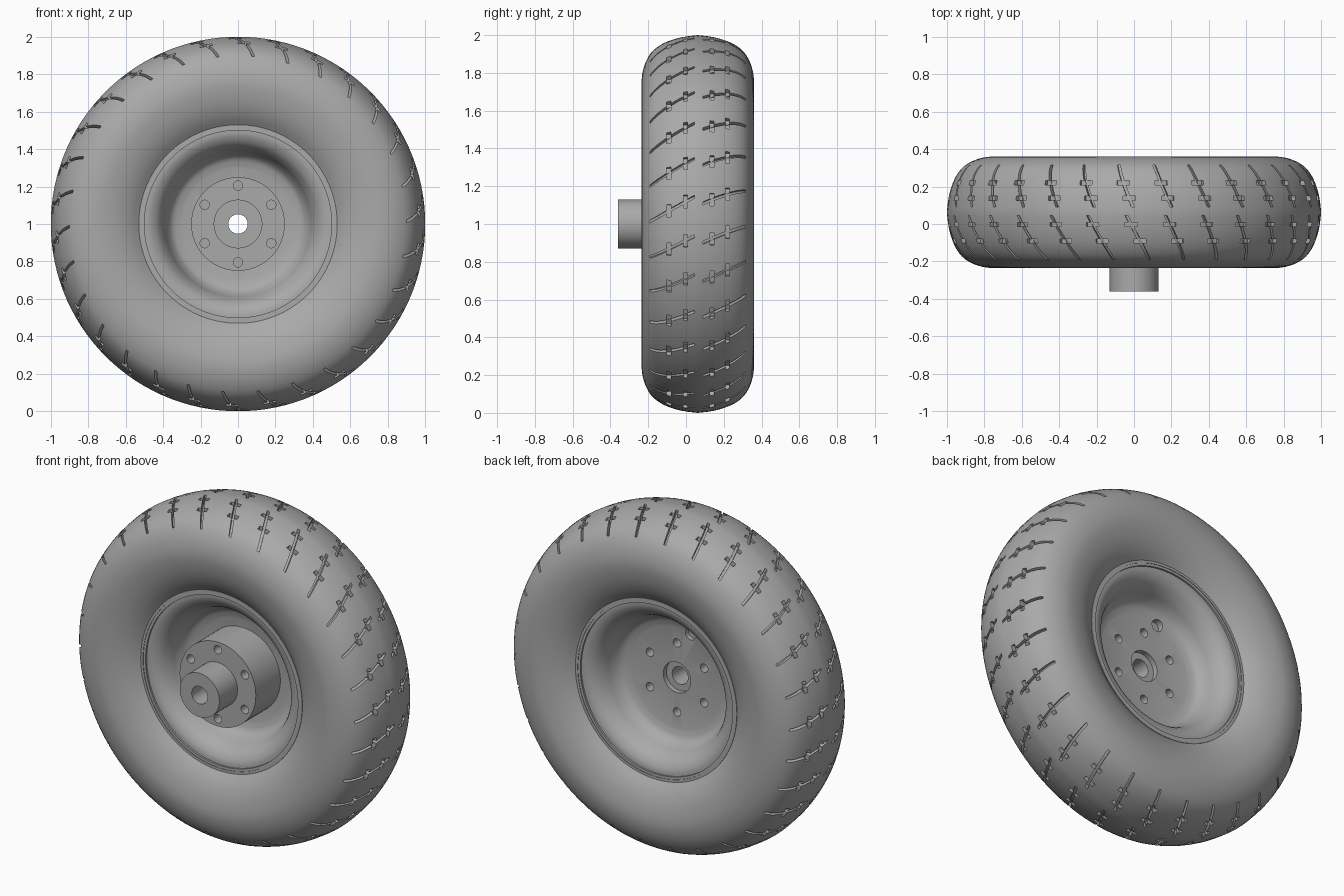
import bpy, bmesh, math
from mathutils import Vector

MID = 0.0625          # mid plane of the tyre along y
SEGMENTS = 120
GROOVES = 30

cube = bpy.data.objects.get("Cube")
if cube:
    bpy.data.objects.remove(cube, do_unlink=True)

grey = bpy.data.materials.new("plain_grey")
grey.use_nodes = True
GREY = (0.4, 0.4, 0.4, 1)
grey.diffuse_color = GREY
grey.node_tree.nodes["Principled BSDF"].inputs["Base Color"].default_value = GREY


def make_object(name, bm):
    bmesh.ops.recalc_face_normals(bm, faces=bm.faces)
    mesh = bpy.data.meshes.new(name)
    bm.to_mesh(mesh)
    bm.free()
    mesh.materials.append(grey)
    obj = bpy.data.objects.new(name, mesh)
    bpy.context.collection.objects.link(obj)
    return obj


def polar(r, angle, y):
    """Point on the wheel, angle measured clockwise from the top."""
    return Vector((r * math.sin(angle), y, 1 + r * math.cos(angle)))


def revolve(name, profile, segments=SEGMENTS):
    """Spin a closed (radius, y) loop around the axle."""
    bm = bmesh.new()
    rings = [[bm.verts.new(polar(r, math.tau * i / segments, y)) for r, y in profile]
             for i in range(segments)]
    n = len(profile)
    for i, ring in enumerate(rings):
        other = rings[(i + 1) % segments]
        for j in range(n):
            k = (j + 1) % n
            bm.faces.new((ring[j], ring[k], other[k], other[j]))
    return make_object(name, bm)


def smooth_path(points, steps=3):
    """Catmull-Rom curve through the points."""
    pts = [Vector(p) for p in points]
    pts = [2 * pts[0] - pts[1]] + pts + [2 * pts[-1] - pts[-2]]
    out = []
    for a, b, c, d in zip(pts, pts[1:], pts[2:], pts[3:]):
        for s in range(steps):
            t = s / steps
            out.append(0.5 * (2 * b + (c - a) * t + (2 * a - 5 * b + 4 * c - d) * t ** 2
                              + (3 * b - a - 3 * c + d) * t ** 3))
    return out + [pts[-2]]


def cut(obj, cutter):
    mod = obj.modifiers.new("cut", 'BOOLEAN')
    mod.operation = 'DIFFERENCE'
    mod.solver = 'EXACT'
    mod.object = cutter
    bpy.context.view_layer.objects.active = obj
    bpy.ops.object.modifier_apply(modifier=mod.name)


def finish(obj, angle):
    bpy.ops.object.select_all(action='DESELECT')
    obj.select_set(True)
    bpy.context.view_layer.objects.active = obj
    bpy.ops.object.shade_smooth_by_angle(angle=math.radians(angle))


# Tyre: half section as (radius, offset from mid plane), mirrored
side = smooth_path([(0.53, 0.215), (0.58, 0.25), (0.65, 0.28), (0.74, 0.297), (0.81, 0.291),
                    (0.87, 0.27), (0.92, 0.235), (0.96, 0.175), (0.988, 0.09), (1.0, 0.0)])
section = [(0.5, 0.215)] + [(p.x, p.y) for p in side]
tyre = revolve("tyre", [(r, MID + h) for r, h in section]
               + [(r, MID - h) for r, h in reversed(section[:-1])])


def crown(y):
    """Tread radius at a given y."""
    h = abs(y - MID)
    tread = [p for p in side if p.x > 0.8]
    for a, b in zip(tread, tread[1:]):
        if b.y <= h <= a.y:
            return a.x + (b.x - a.x) * (a.y - h) / (a.y - b.y)
    return 1.0


def add_strip(bm, path, half_width, along_y, depth=0.028):
    """Sweep a box section along a path of (angle, y) laid on the tread."""
    rows = []
    for a, y in path:
        da, dy = (half_width, 0) if along_y else (0, half_width)
        r = crown(y)
        rows.append([bm.verts.new(polar(r + lift, a + s * da, y + s * dy))
                     for s, lift in ((-1, -depth), (1, -depth), (1, 0.04), (-1, 0.04))])
    for p, q in zip(rows, rows[1:]):
        for j in range(4):
            k = (j + 1) % 4
            bm.faces.new((p[j], p[k], q[k], q[j]))
    bm.faces.new(rows[0])
    bm.faces.new(rows[-1])


def lerp_path(start, end, bend, t):
    return (start[0] + (end[0] - start[0]) * t + bend * t * (1 - t),
            start[1] + (end[1] - start[1]) * t)


# Tread pattern: two slanted grooves per pitch, each crossed by two short bars
slants = [((-0.05, 0.315), (0.035, 0.09), -0.02), ((0.0, 0.045), (0.13, -0.19), -0.01)]
groove_bm, bar_bm = bmesh.new(), bmesh.new()
for i in range(GROOVES):
    base = math.tau * i / GROOVES - 0.04
    for start, end, bend in slants:
        path = [lerp_path(start, end, bend, t / 8) for t in range(9)]
        add_strip(groove_bm, [(base + a, y) for a, y in path], 0.008, True)
        for t in ((0.42, 0.79) if start[1] > 0.2 else (0.2, 0.58)):
            a, y = lerp_path(start, end, bend, t)
            add_strip(bar_bm, [(base + a - 0.034, y), (base + a, y), (base + a + 0.034, y)],
                      0.011, False, 0.024)
for name, bm in (("groove_cutter", groove_bm), ("bar_cutter", bar_bm)):
    cutter = make_object(name, bm)
    cut(tyre, cutter)
    bpy.data.objects.remove(cutter, do_unlink=True)

# Rim: dished on both sides, with a thin raised lip
dish = smooth_path([(0.51, 0.205), (0.47, 0.2), (0.43, 0.175), (0.4, 0.13),
                    (0.38, 0.08), (0.35, 0.04), (0.3, 0.022)], 4)
half = [(0.53, 0.205), (0.53, 0.218), (0.515, 0.218), (0.515, 0.205)]
half += [(p.x, p.y) for p in dish] + [(0.09, 0.022)]
rim = revolve("rim", [(r, MID + h) for r, h in half]
              + [(r, MID - h) for r, h in reversed(half)], 96)

# Hub: wide drum with a narrow bored spindle in front
hub = revolve("hub", [(0.052, -0.36), (0.13, -0.36), (0.13, -0.19), (0.25, -0.19),
                      (0.25, 0.055), (0.052, 0.055)], 64)

# Bolt holes front and back, and the valve hole in the back of the rim
hole_bm = bmesh.new()


def add_hole(radius, angle, size, y0, y1):
    rings = []
    for y in (y0, y1):
        c = polar(radius, angle, y)
        rings.append([hole_bm.verts.new(c + Vector((size * math.cos(math.tau * k / 20), 0,
                                                    size * math.sin(math.tau * k / 20))))
                      for k in range(20)])
    a, b = rings
    for k in range(20):
        m = (k + 1) % 20
        hole_bm.faces.new((a[k], a[m], b[m], b[k]))
    hole_bm.faces.new(a)
    hole_bm.faces.new(b)


for i in range(6):
    add_hole(0.205, math.tau * i / 6, 0.025, -0.25, -0.1)
    add_hole(0.205, math.tau * i / 6, 0.025, 0.0, 0.15)
add_hole(0.295, -0.31, 0.035, 0.055, 0.15)
holes = make_object("hole_cutter", hole_bm)
for part in (rim, hub):
    cut(part, holes)
bpy.data.objects.remove(holes, do_unlink=True)

for part in (tyre, rim, hub):
    finish(part, 35)
